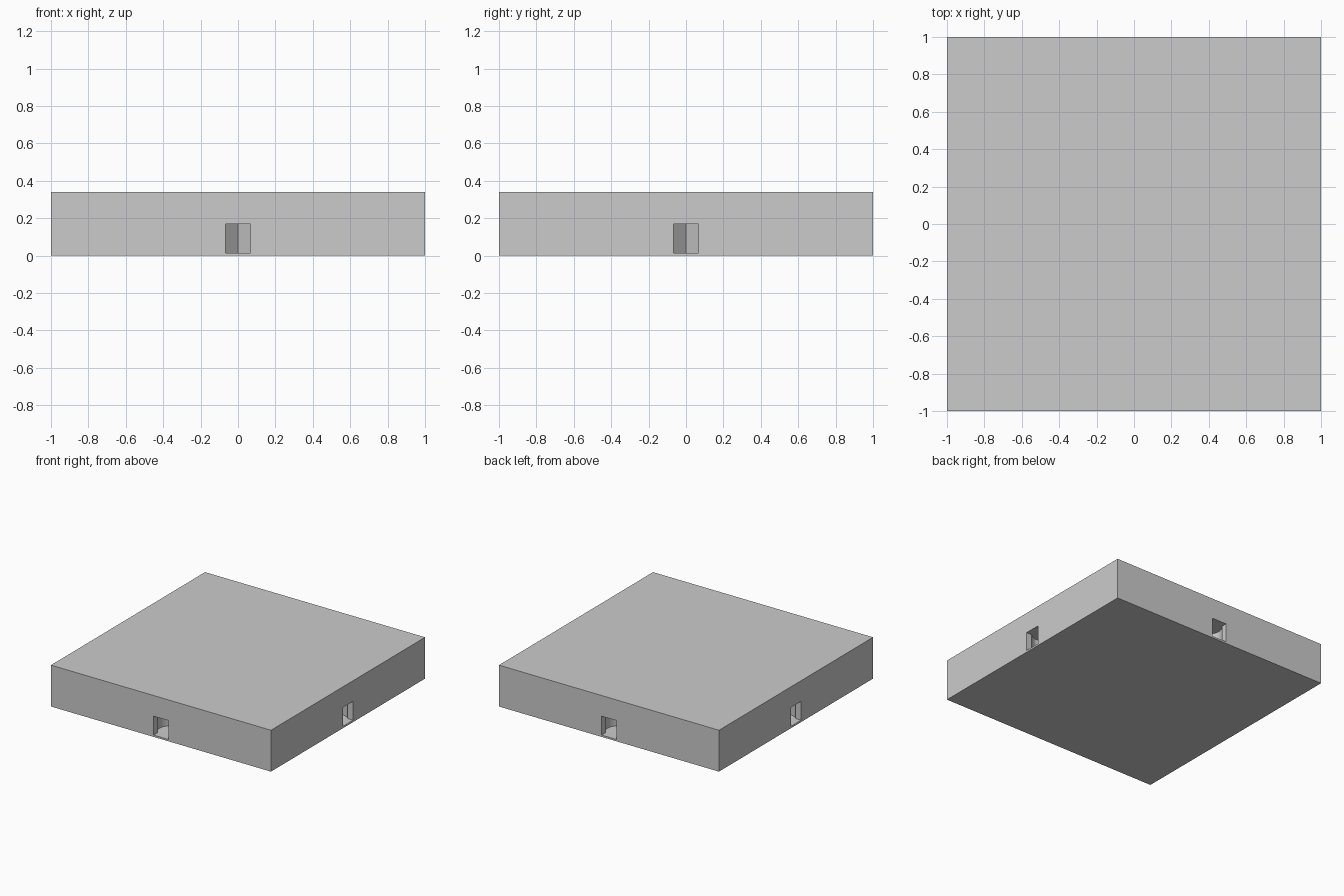
import bpy, bmesh, math
from mathutils import Matrix

if "Cube" in bpy.data.objects:
    bpy.data.objects.remove(bpy.data.objects["Cube"])

H = 0.34            # slab height
W = 0.067           # half width of each side opening
Z0, Z1 = 0.015, 0.17
R, NECK = 0.10, 0.05

# Slab body
bm = bmesh.new()
bmesh.ops.create_cube(bm, size=1, matrix=Matrix.Translation((0, 0, H / 2)) @ Matrix.Diagonal((2, 2, H, 1)))
mesh = bpy.data.meshes.new("square_slab")
bm.to_mesh(mesh)
bm.free()
slab = bpy.data.objects.new("square_slab", mesh)
bpy.context.collection.objects.link(slab)

# Pocket outline: narrow mouth, round chamber, 90 degree point at the back
cy = -1 + NECK + math.sqrt(R * R - W * W)
start = -math.acos(math.sqrt(R * R - W * W) / R)
a0 = -math.pi / 2 - start
arc = [a0 + (math.pi / 4 - a0) * i / 12 for i in range(13)]
right = [(W, -1.05)] + [(R * math.cos(a), cy + R * math.sin(a)) for a in arc]
outline = right + [(0, cy + R * math.sqrt(2))] + [(-x, y) for x, y in reversed(right)]

# Four pockets, one per side
bm = bmesh.new()
for k in range(4):
    rot = Matrix.Rotation(k * math.pi / 2, 4, 'Z')
    face = bm.faces.new([bm.verts.new(rot @ Matrix.Translation((x, y, Z0)).translation) for x, y in outline])
    top = bmesh.ops.extrude_face_region(bm, geom=[face])["geom"]
    bmesh.ops.translate(bm, vec=(0, 0, Z1 - Z0), verts=[v for v in top if isinstance(v, bmesh.types.BMVert)])
bmesh.ops.recalc_face_normals(bm, faces=bm.faces)
mesh = bpy.data.meshes.new("pocket_cutter")
bm.to_mesh(mesh)
bm.free()
cutter = bpy.data.objects.new("pocket_cutter", mesh)
bpy.context.collection.objects.link(cutter)
cutter.hide_render = True
cutter.display_type = 'WIRE'

cut = slab.modifiers.new("side_pockets", 'BOOLEAN')
cut.operation = 'DIFFERENCE'
cut.solver = 'EXACT'
cut.object = cutter
